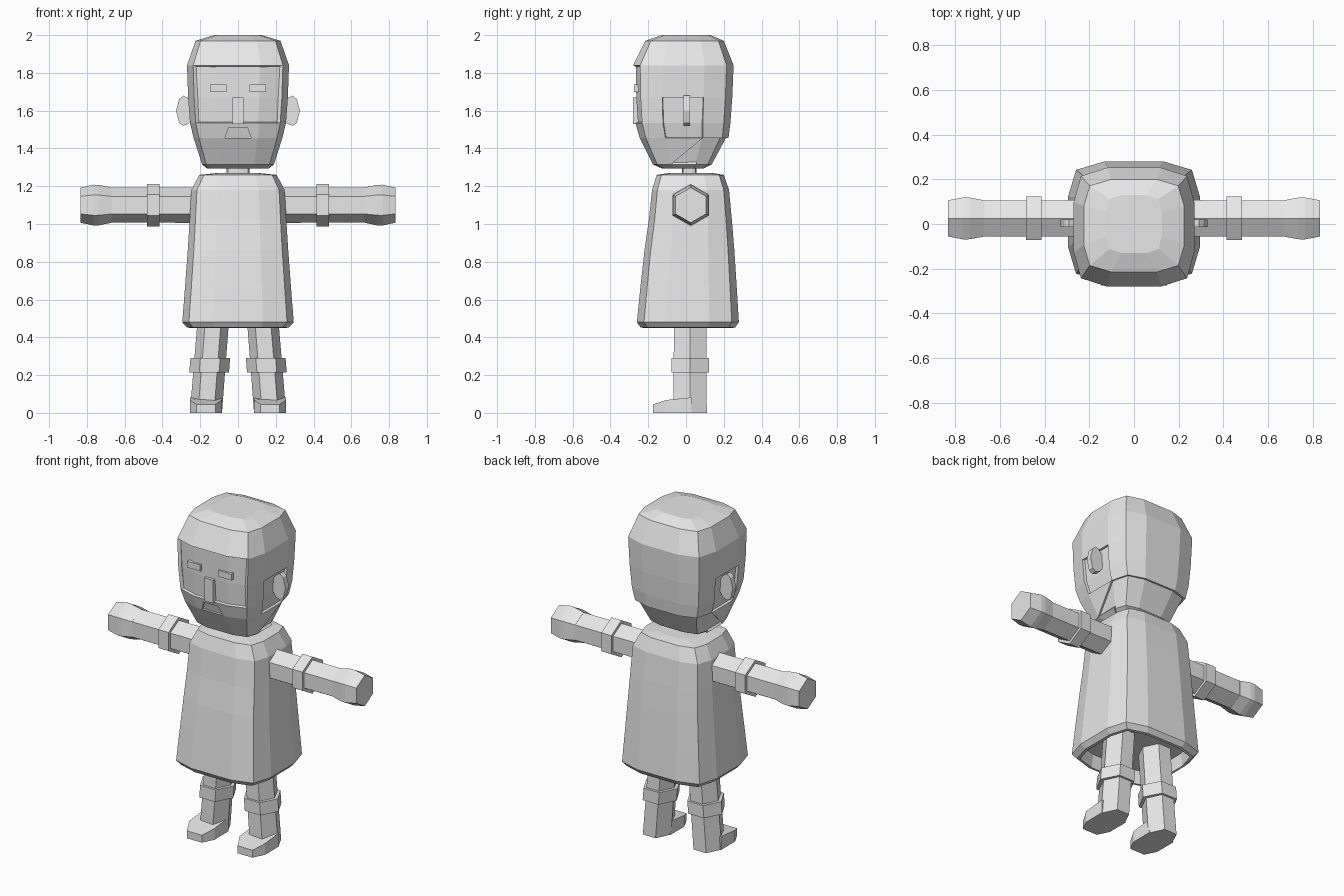
import bpy, bmesh, math
from mathutils import Vector

if "Cube" in bpy.data.objects:
    bpy.data.objects.remove(bpy.data.objects["Cube"])

grey = bpy.data.materials.new("plain grey")
grey.diffuse_color = (0.8, 0.8, 0.8, 1)
grey.use_nodes = True
grey.node_tree.nodes["Principled BSDF"].inputs["Base Color"].default_value = grey.diffuse_color

# Rounded-square cross-section, counter-clockwise from the front
SECTION = [(.45, -1), (.88, -.86), (1, -.42), (1, .42), (.88, .86), (.45, 1)]
SECTION += [(-x, y) for x, y in reversed(SECTION)]


def make(name, verts, faces, fix=True):
    mesh = bpy.data.meshes.new(name)
    mesh.from_pydata(verts, [], faces)
    if fix:
        bm = bmesh.new()
        bm.from_mesh(mesh)
        bmesh.ops.recalc_face_normals(bm, faces=bm.faces)
        bm.to_mesh(mesh)
        bm.free()
    mesh.materials.append(grey)
    ob = bpy.data.objects.new(name, mesh)
    bpy.context.collection.objects.link(ob)
    return ob


def loft(name, rings, skip=None, bottom=True, top=True, fix=True):
    """Skin equal rings; skip(band, column) may drop a quad or keep half."""
    n = len(rings[0])
    verts = [p for r in rings for p in r]
    faces = []
    for i in range(len(rings) - 1):
        for j in range(n):
            k = (j + 1) % n
            quad = [i * n + j, i * n + k, (i + 1) * n + k, (i + 1) * n + j]
            rule = skip(i, j) if skip else None
            if rule == "drop":
                continue
            if rule is not None:
                quad.pop(rule)
            faces.append(quad)
    if bottom:
        faces.append(list(range(n))[::-1])
    if top:
        faces.append([(len(rings) - 1) * n + j for j in range(n)])
    return make(name, verts, faces, fix)


def box_ring(hx, y0, y1, z):
    c, h = (y0 + y1) / 2, (y1 - y0) / 2
    return [(hx * x, c + h * y, z) for x, y in SECTION]


def prism(name, outline, y0, y1):
    """Outline in x, z pushed along y."""
    return loft(name, [[(x, y, z) for x, z in outline] for y in (y0, y1)])


def rect(x0, x1, z0, z1):
    return [(x0, z0), (x1, z0), (x1, z1), (x0, z1)]


# Head: hair and beard shell around an inner skull
HEAD = [(.165, -.13, .11, 1.295), (.19, -.175, .15, 1.315), (.235, -.245, .225, 1.455),
        (.254, -.268, .235, 1.535), (.264, -.277, .245, 1.67), (.27, -.28, .252, 1.84),
        (.225, -.215, .20, 1.97), (.125, -.13, .13, 2.0)]


def hair_rule(band, col):
    if col in (10, 11, 0) and band in (3, 4):       # face opening
        return "drop"
    if col in (2, 8) and band in (2, 3):            # ear openings
        return "drop"
    if 3 <= col <= 7 and band < 2:                  # nape
        return "drop"
    if band == 1 and col in (2, 8):                 # slanted beard edge
        return 1 if col == 2 else 0


hair = loft("hair_and_beard", [box_ring(*r) for r in HEAD], hair_rule, False, True, False)
solid = hair.modifiers.new("thickness", 'SOLIDIFY')
solid.thickness, solid.offset = .02, -1

t = .014
loft("skull", [box_ring(hx - t, y0 + t, y1 - t, min(z, 1.98)) for hx, y0, y1, z in HEAD])

# Mouth opening in the beard
cutter = prism("mouth_cutter", [(-.07, 1.455), (.07, 1.455), (.05, 1.51), (-.05, 1.51)], -.35, -.1)
cutter.hide_render = True
cutter.display_type = 'WIRE'
cut = hair.modifiers.new("mouth", 'BOOLEAN')
cut.object, cut.operation, cut.solver = cutter, 'DIFFERENCE', 'EXACT'

# Nose and neck
prism("nose", rect(-.03, .03, 1.53, 1.67), -.28, -.24)
loft("neck", [box_ring(.06, -.02, .055, z) for z in (1.24, 1.33)])

# Long coat, hollow at the hem
COAT = [(.25, -.215, .235, .53), (.255, -.225, .245, .45), (.27, -.24, .26, .452),
        (.295, -.26, .28, .48), (.281, -.242, .269, .66),
        (.266, -.22, .256, .86), (.256, -.197, .243, 1.02), (.247, -.18, .228, 1.18),
        (.205, -.155, .20, 1.26), (.11, -.09, .14, 1.27)]
loft("coat", [box_ring(*r) for r in COAT])


def hexagon(c, r1, r2, axis):
    """Six-sided ring; axis x has corners up, axis z has corners sideways."""
    pts = []
    for i in range(6):
        a = i * math.pi / 3
        u, v = r1 * math.cos(a), r2 * math.sin(a) / math.sin(math.pi / 3)
        off = Vector((0, v, u)) if axis == 'x' else Vector((u, v, 0))
        pts.append(tuple(Vector(c) + off))
    return pts


for side, s in (("right", 1), ("left", -1)):
    # Brow plates and ears
    prism(side + "_eye", rect(s * .06, s * .148, 1.70, 1.738), -.276, -.25)
    ear = [(.235, 1.63), (.27, 1.67), (.29, 1.68), (.312, 1.66), (.328, 1.60),
           (.312, 1.535), (.29, 1.52), (.262, 1.53), (.235, 1.57)]
    prism(side + "_ear", [(s * x, z) for x, z in ear], -.013, .02)

    # Arms
    def tube(name, stations):
        loft(side + name, [hexagon((s * x, .025, 1.1), r, r * .87, 'x') for x, r in stations])
    tube("_arm", [(.18, .094), (.68, .092)])
    tube("_cuff", [(.415, .112), (.483, .112)])
    tube("_hand", [(.67, .093), (.735, .107), (.765, .108), (.833, .093)])

    # Legs, leaning slightly outward
    def leg(name, stations):
        loft(side + name, [hexagon((s * (.17 - .08 * z), .022, z), rx, ry, 'z')
                           for z, rx, ry in stations])
    leg("_leg", [(0, .085, .088), (.56, .083, .086)])
    leg("_boot_cuff", [(.215, .105, .1), (.29, .105, .1)])

    # Foot with a narrowed, sloping toe
    plan = [(-.085, .03), (-.085, -.105), (-.05, -.175), (.05, -.175), (.085, -.105), (.085, .03)]
    heights = [.082, .068, .045, .045, .068, .082]
    loft(side + "_foot", [[(s * .17 + x, y, 0) for x, y in plan],
                          [(s * .17 + x, y, h) for (x, y), h in zip(plan, heights)]])
